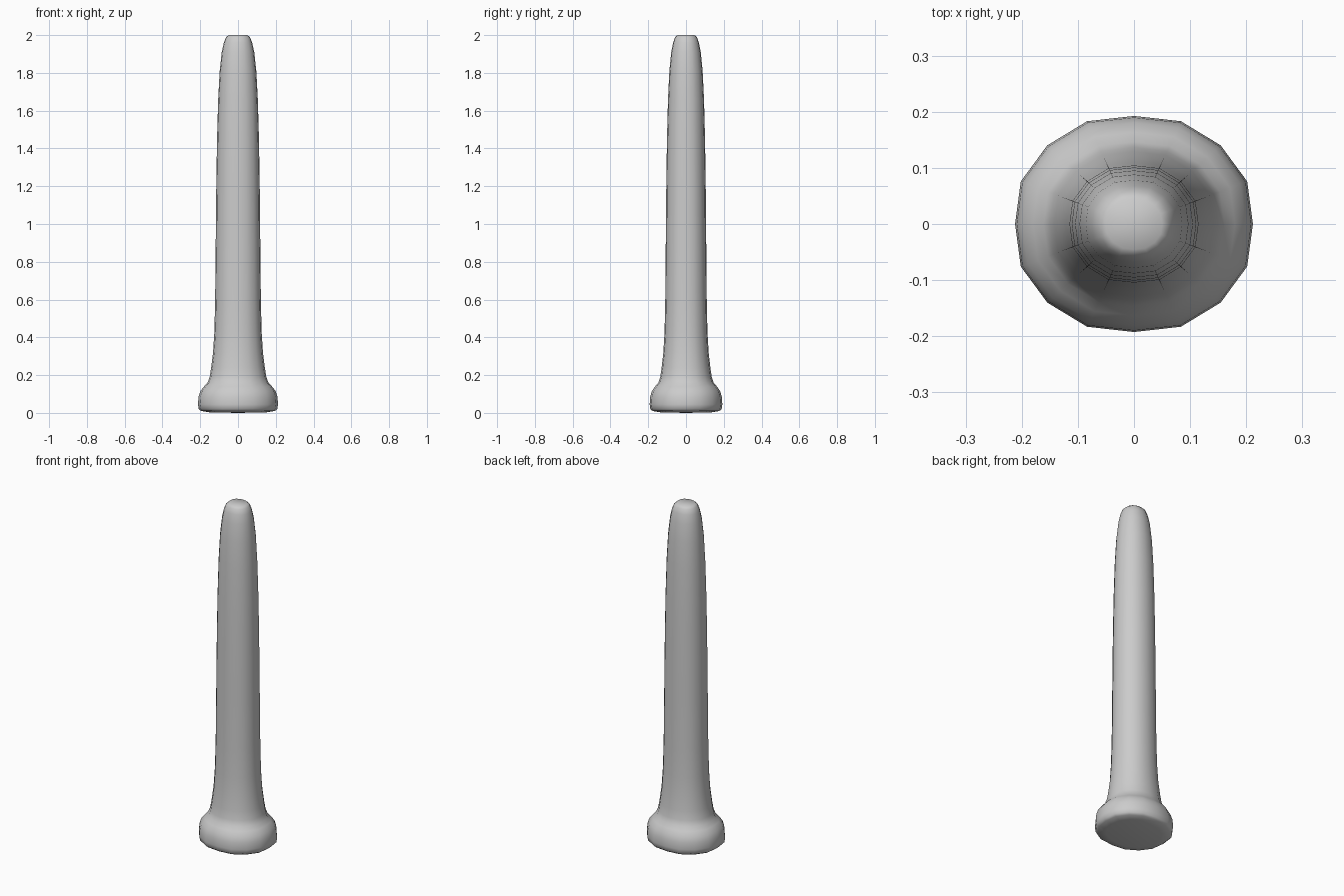
import bpy, bmesh, math

if "Cube" in bpy.data.objects:
    bpy.data.objects.remove(bpy.data.objects["Cube"])

SIDES = 16
# (half width in x, height) from foot to tip
PROFILE = [(0.150, 0.003), (0.195, 0.010), (0.208, 0.020), (0.212, 0.045),
           (0.209, 0.085), (0.199, 0.115), (0.180, 0.140), (0.161, 0.160),
           (0.150, 0.190), (0.142, 0.240), (0.132, 0.320), (0.125, 0.430),
           (0.121, 0.600), (0.118, 0.900), (0.115, 1.200), (0.111, 1.450),
           (0.105, 1.660), (0.097, 1.810), (0.086, 1.910), (0.075, 1.960),
           (0.064, 1.988), (0.050, 2.000)]

bm = bmesh.new()


def ring(r, z):
    """Slightly squared oval ring, narrower in y."""
    verts = []
    for i in range(SIDES):
        a = 2 * math.pi * i / SIDES
        k = r if i % 4 == 0 else r * 1.03
        verts.append(bm.verts.new((k * math.cos(a), 0.908 * k * math.sin(a), z)))
    return verts


def cap(loop, z):
    """Close a ring with a fan."""
    c = bm.verts.new((0, 0, z))
    for i in range(SIDES):
        bm.faces.new((loop[i], loop[(i + 1) % SIDES], c))


# Post: foot, shaft and rounded tip in one lofted skin
rings = [ring(r, z) for r, z in PROFILE]
for lo, hi in zip(rings, rings[1:]):
    for i in range(SIDES):
        j = (i + 1) % SIDES
        bm.faces.new((lo[i], lo[j], hi[j], hi[i]))
cap(rings[0], 0.0)
cap(rings[-1], 2.0)
bmesh.ops.recalc_face_normals(bm, faces=bm.faces)
for f in bm.faces:
    f.smooth = True

mesh = bpy.data.meshes.new("post")
bm.to_mesh(mesh)
bm.free()
post = bpy.data.objects.new("post", mesh)
bpy.context.collection.objects.link(post)
